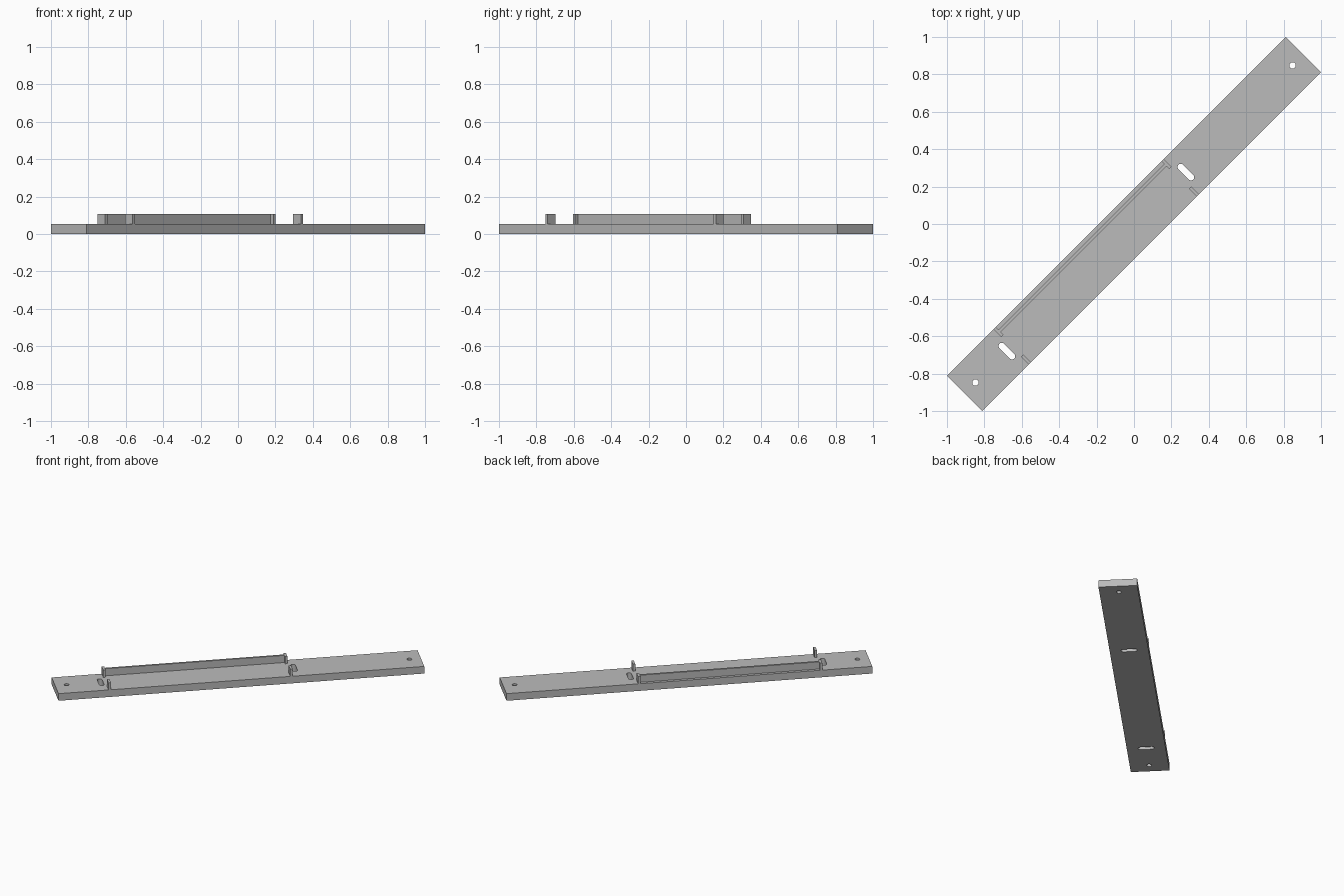
import bpy, bmesh, math
from mathutils import Matrix, Vector

cube = bpy.data.objects.get("Cube")
if cube:
    bpy.data.objects.remove(cube, do_unlink=True)

GREY = (0.5, 0.5, 0.5, 1)
mat = bpy.data.materials.new("plain grey")
mat.use_nodes = True
mat.diffuse_color = GREY
mat.node_tree.nodes["Principled BSDF"].inputs["Base Color"].default_value = GREY

# Local frame: u runs along the bar, v across it; the bar lies diagonally
TURN = Matrix.Rotation(math.radians(45), 4, 'Z')
HALF_LEN, HALF_WID = 1.28, 0.134
BASE_H, TOP = 0.054, 0.108
U0, U1 = -0.93, 0.359          # outer ends of the raised features
TAB_T, TAB_L = 0.017, 0.06


def finish(name, bm):
    bmesh.ops.remove_doubles(bm, verts=bm.verts, dist=0.0001)
    bmesh.ops.recalc_face_normals(bm, faces=bm.faces)
    bm.transform(TURN)
    mesh = bpy.data.meshes.new(name)
    bm.to_mesh(mesh)
    bm.free()
    mesh.materials.append(mat)
    obj = bpy.data.objects.new(name, mesh)
    bpy.context.collection.objects.link(obj)
    return obj


def box(name, u0, u1, v0, v1, z0, z1):
    bm = bmesh.new()
    bmesh.ops.create_cube(bm, size=1)
    for v in bm.verts:
        v.co = Vector((u0 if v.co.x < 0 else u1,
                       v0 if v.co.y < 0 else v1,
                       z0 if v.co.z < 0 else z1))
    return finish(name, bm)


def capsule(u, r, half=0.0, steps=12):
    """Outline of a round hole, or of a slot stretched across the bar."""
    pts = []
    for side in (1, -1):
        for i in range(steps + 1):
            if half == 0 and i == steps:
                continue
            a = math.pi * i / steps + (0 if side > 0 else math.pi)
            pts.append((u + r * math.cos(a), side * half + r * math.sin(a)))
    return pts


# Base plate: rectangle with two screw holes and two slots
outlines = [[(-HALF_LEN, -HALF_WID), (HALF_LEN, -HALF_WID),
             (HALF_LEN, HALF_WID), (-HALF_LEN, HALF_WID)],
            capsule(-1.199, 0.017), capsule(1.199, 0.017),
            capsule(-0.961, 0.017, 0.039), capsule(0.392, 0.017, 0.039)]
bm = bmesh.new()
for pts in outlines:
    ring = [bm.verts.new((u, v, 0)) for u, v in pts]
    for a, b in zip(ring, ring[1:] + ring[:1]):
        bm.edges.new((a, b))
bmesh.ops.triangle_fill(bm, use_beauty=True, use_dissolve=False, edges=bm.edges[:])
ext = bmesh.ops.extrude_face_region(bm, geom=bm.faces[:], use_keep_orig=True)
for v in (g for g in ext["geom"] if isinstance(g, bmesh.types.BMVert)):
    v.co.z = BASE_H
finish("base_plate", bm)

# Upright tabs at both ends, along both long edges
for end, u in (("lower", U0), ("upper", U1 - TAB_T)):
    box("rail_tab_" + end, u, u + TAB_T, HALF_WID - TAB_L, HALF_WID, BASE_H, TOP)
    box("edge_tab_" + end, u, u + TAB_T, -HALF_WID, TAB_L - HALF_WID, BASE_H, TOP)

# Long thin rail joining the two rail tabs
box("rail", U0 + TAB_T, U1 - TAB_T, 0.096, 0.112, BASE_H, TOP)
